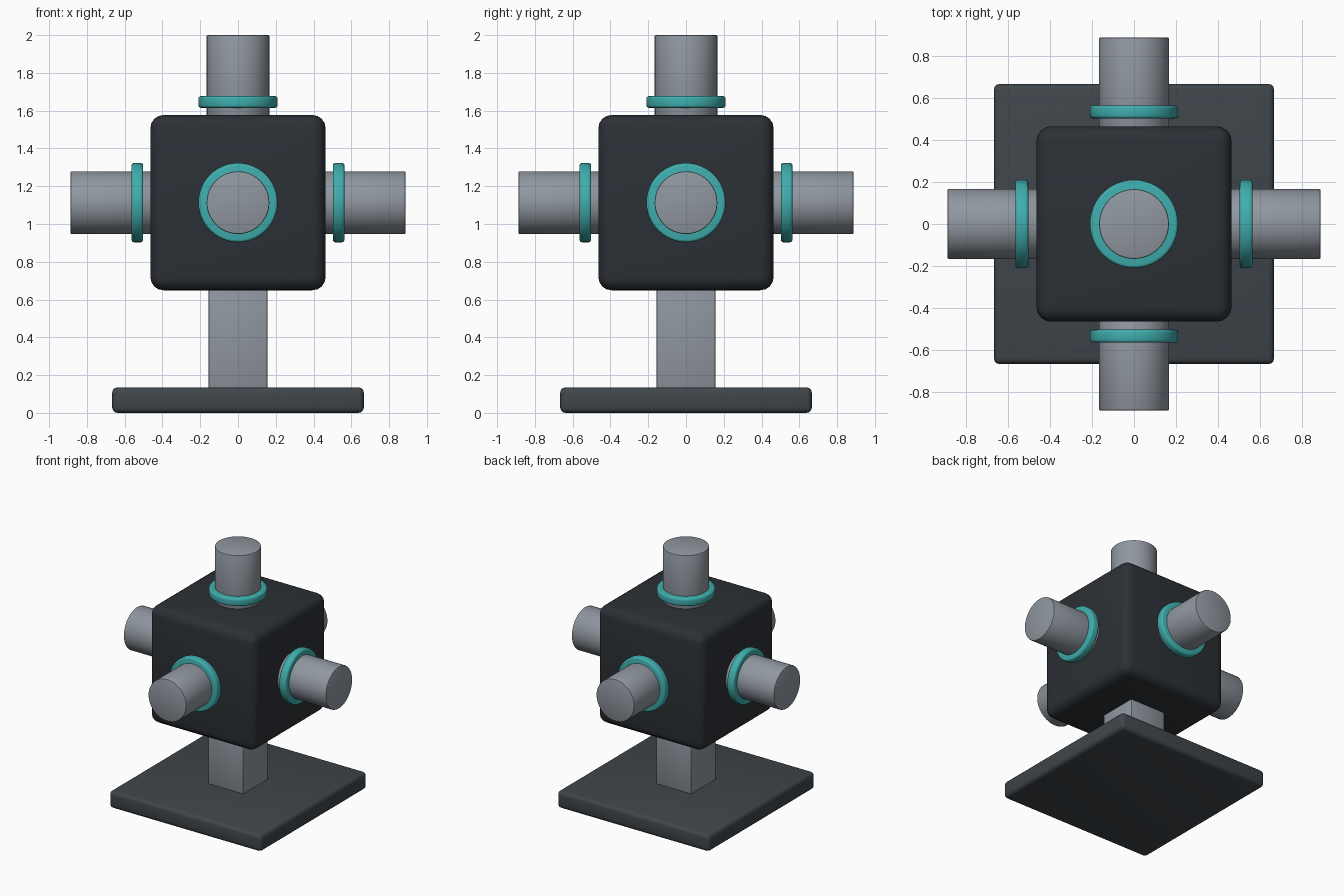
import bpy
import math
from mathutils import Vector

if "Cube" in bpy.data.objects:
    bpy.data.objects.remove(bpy.data.objects["Cube"])

CENTRE = Vector((0, 0, 1.113))


def material(name, colour):
    mat = bpy.data.materials.new(name)
    mat.diffuse_color = (*colour, 1)
    mat.use_nodes = True
    mat.node_tree.nodes["Principled BSDF"].inputs["Base Color"].default_value = mat.diffuse_color
    return mat


dark = material("dark_shell", (0.025, 0.03, 0.036))
slate = material("slate", (0.05, 0.06, 0.07))
grey = material("grey_metal", (0.28, 0.31, 0.35))
teal = material("teal", (0.05, 0.42, 0.42))


def finish(ob, name, mat, bevel, segments):
    ob.name = name
    ob.data.materials.append(mat)
    mod = ob.modifiers.new("Bevel", "BEVEL")
    mod.width = bevel
    mod.segments = segments
    mod.limit_method = "ANGLE"
    mod.angle_limit = math.radians(40)
    bpy.ops.object.modifier_apply(modifier=mod.name)
    bpy.ops.object.shade_smooth_by_angle(angle=math.radians(35))
    return ob


def box(name, width, z0, z1, mat, bevel, segments):
    bpy.ops.mesh.primitive_cube_add(size=1, location=(0, 0, (z0 + z1) / 2))
    ob = bpy.context.object
    ob.scale = (width, width, z1 - z0)
    bpy.ops.object.transform_apply(location=False, rotation=False, scale=True)
    return finish(ob, name, mat, bevel, segments)


def disc(name, direction, radius, start, end, mat, bevel, segments):
    # cylinder along a direction, measured outward from the hub centre
    bpy.ops.mesh.primitive_cylinder_add(
        vertices=48, radius=radius, depth=end - start,
        location=CENTRE + direction * (start + end) / 2,
        rotation=direction.to_track_quat("Z", "Y").to_euler())
    return finish(bpy.context.object, name, mat, bevel, segments)


# Stand and hub
box("base_plate", 1.332, 0, 0.135, slate, 0.028, 3)
box("post", 0.31, 0.12, 0.70, grey, 0.008, 2)
box("hub_cube", 0.928, 0.649, 1.577, dark, 0.07, 4)

# Five pipe stubs with collars
sides = {"left": (-1, 0, 0), "right": (1, 0, 0), "front": (0, -1, 0),
         "back": (0, 1, 0), "top": (0, 0, 1)}
for side, axis in sides.items():
    d = Vector(axis)
    disc(side + "_pipe", d, 0.166, 0.40, 0.887, grey, 0.007, 2)
    disc(side + "_collar", d, 0.21, 0.502, 0.564, teal, 0.014, 3)
